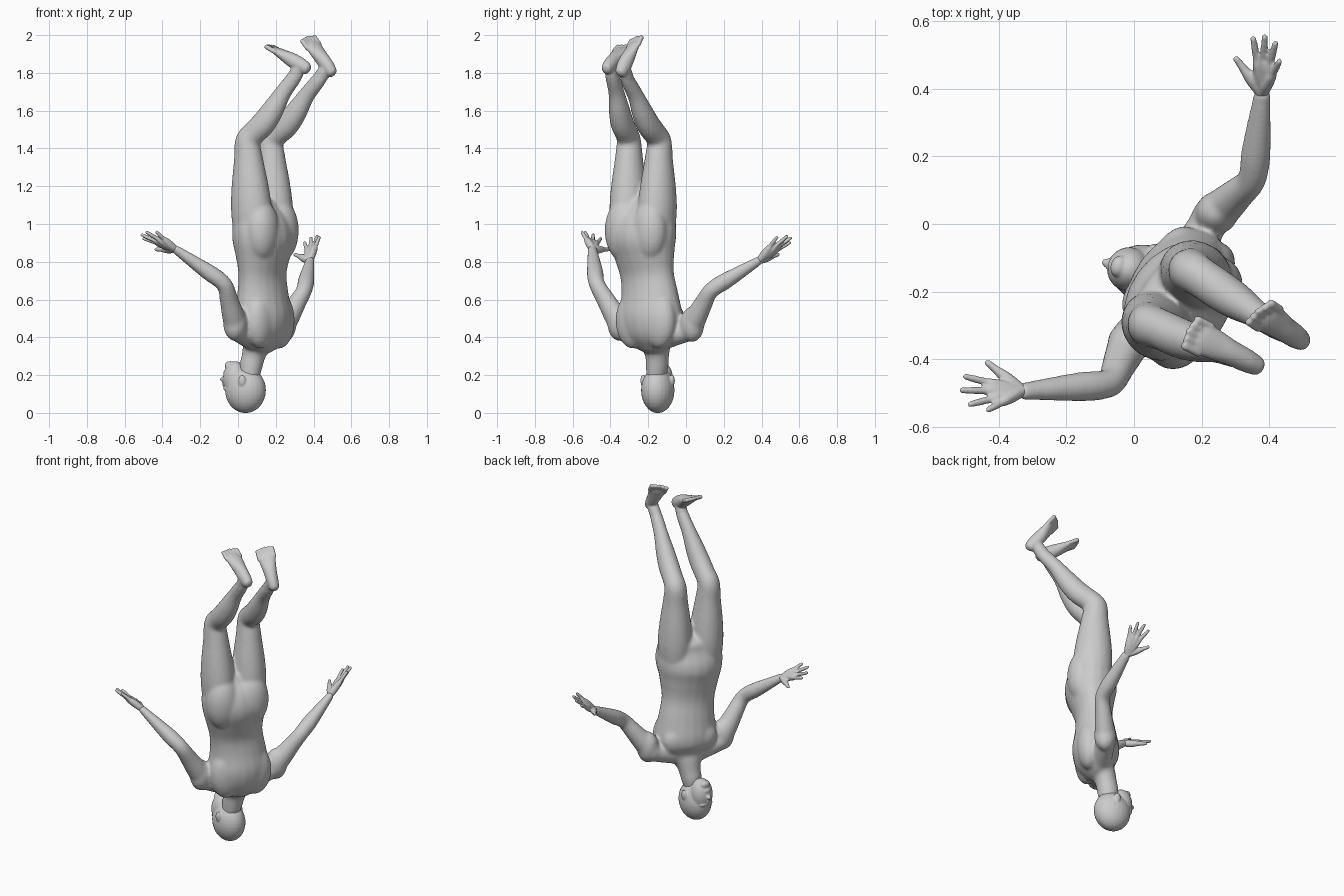
import bpy, bmesh
from math import sin, cos, pi, radians
from mathutils import Vector, Matrix

if "Cube" in bpy.data.objects:
    bpy.data.objects.remove(bpy.data.objects["Cube"])

V = Vector
SKIN, DETAIL = bmesh.new(), bmesh.new()               # soft body masses / crisp small parts
LAT, FWD = V((.585, .81, 0)), V((-.81, .585, 0))      # body sideways / forward
HLAT, HFWD = V((.27, .96, 0)), V((-.96, .27, 0))      # head is turned a little
UP = V((0, 0, 1))


def body(a, b, z):
    return V((.13, -.185, z)) + a * LAT + b * FWD


def spline(keys, n=4):
    out = []
    for i in range(len(keys) - 1):
        p = [keys[max(0, min(len(keys) - 1, i + k))] for k in (-1, 0, 1, 2)]
        for j in range(n):
            t = j / n
            out.append([.5 * (2 * b + (c - a) * t + (2 * a - 5 * b + 4 * c - d) * t * t
                              + (3 * b - a - 3 * c + d) * t ** 3)
                        for a, b, c, d in zip(*p)])
    return out + [list(keys[-1])]


def tube(keys, side, seg=20, bm=SKIN):
    """Loft of elliptical rings (point, half width, half depth) with domed ends."""
    pts = spline([(*p, w, d) for p, w, d in keys])
    rings = []
    for i, q in enumerate(pts):
        t = (V(pts[min(i + 1, len(pts) - 1)][:3]) - V(pts[max(i - 1, 0)][:3])).normalized()
        rings.append((V(q[:3]), t, q[3], q[4]))

    def dome(r, sign):
        p, t, w, d = r
        return [(p + sign * t * min(w, d) * .8 * sin(radians(k)), t, w * cos(radians(k)), d * cos(radians(k)))
                for k in (30, 55, 78)]
    rings = dome(rings[0], -1)[::-1] + rings + dome(rings[-1], 1)
    loops = []
    for p, t, w, d in rings:
        u = (side - side.dot(t) * t).normalized()
        v = t.cross(u)
        loops.append([bm.verts.new(p + u * w * cos(2 * pi * k / seg) + v * d * sin(2 * pi * k / seg))
                      for k in range(seg)])
    for a, b in zip(loops, loops[1:]):
        for k in range(seg):
            bm.faces.new((a[k], a[(k + 1) % seg], b[(k + 1) % seg], b[k]))
    bm.faces.new(loops[0][::-1])
    bm.faces.new(loops[-1])


def blob(c, rl, rf, rz, lat=LAT, fwd=FWD, bm=SKIN):
    m = Matrix((lat * rl, fwd * rf, UP * rz)).transposed().to_4x4()
    bmesh.ops.create_uvsphere(bm, u_segments=24, v_segments=16, radius=1,
                              matrix=Matrix.Translation(c) @ m)


# torso, from hips down to the neck
tube([(body(a, b, z), w, d) for a, b, z, w, d in (
    (-.035, -.012, 1.07, .16, .10), (-.035, -.024, 1.0, .190, .138), (-.033, -.029, .92, .191, .150),
    (-.026, -.022, .83, .174, .128), (-.017, -.012, .73, .158, .108), (-.005, -.005, .62, .167, .120),
    (0, -.003, .52, .184, .136), (.003, .004, .44, .178, .126), (.004, .022, .385, .14, .094),
    (.002, .045, .345, .082, .070), (-.002, .058, .30, .064, .062), (-.01, .068, .25, .06, .062),
    (-.02, .075, .18, .05, .055))], LAT)
for s in (-1, 1):
    blob(body(-.035 + s * .088, -.088, .965), .10, .084, .16)    # buttock
    blob(body(s * .075, .066, .50), .09, .056, .085)             # chest muscle
    blob(body(s * .085, -.048, .49), .10, .070, .15)             # shoulder blade

# head
head = V((.035, -.148, 0))


def feature(f, z, rl, rf, rz, side=0):
    blob(head + HFWD * f + HLAT * side + UP * z, rl, rf, rz, HLAT, HFWD, DETAIL)


feature(-.005, .120, .087, .110, .121)      # cranium
feature(.051, .178, .066, .066, .096)       # face and jaw
feature(.098, .130, .045, .015, .014)       # brow
feature(.113, .178, .015, .023, .014)       # nose tip
feature(.108, .158, .011, .015, .028)       # nose bridge
feature(.102, .214, .026, .014, .013)       # lips
feature(.084, .250, .032, .024, .024)       # chin
for s in (-1, 1):
    feature(-.008, .170, .013, .02, .032, s * .081)             # ear

# shoulder girdle
SH_A, SH_B = V((-.005, -.33, .435)), V((.225, .015, .435))
tube([(SH_A, .055, .055), (body(-.08, .02, .402), .064, .066), (body(.0, .025, .385), .064, .066),
      (body(.08, .02, .402), .064, .066), (SH_B, .055, .055)], UP)


def arm(shoulder, elbow, wrist, tips, thumb):
    up, low, hand = shoulder.lerp, elbow.lerp, wrist.lerp
    blob(up(elbow, .16), .064, .064, .095)
    tube([(shoulder, .060, .060), (up(elbow, .3), .058, .061), (up(elbow, .65), .049, .051),
          (up(elbow, .93), .043, .044), (low(wrist, .1), .043, .044), (low(wrist, .3), .045, .044),
          (low(wrist, .65), .037, .034), (low(wrist, .9), .03, .026), (wrist, .029, .023)],
         tips[0] - tips[-1])
    # palm and fingers
    for tip in tips:
        tube([(wrist, .017, .016), (hand(tip, .25), .021, .017), (hand(tip, .5), .018, .015),
              (hand(tip, .62), .0115, .0115), (hand(tip, .8), .011, .011), (hand(tip, .97), .009, .009)],
             V((0, .3, 1)), 12, DETAIL)
    tube([(wrist, .019, .018), (hand(thumb, .4), .021, .019), (hand(thumb, .7), .013, .013),
          (hand(thumb, .95), .010, .010)], V((0, .3, 1)), 12, DETAIL)


arm(SH_A, V((-.07, -.475, .685)), V((-.33, -.495, .865)),
    [V(p) for p in ((-.505, -.45, .925), (-.515, -.492, .945), (-.49, -.535, .96), (-.435, -.552, .96))],
    V((-.44, -.405, .865)))
arm(SH_B, V((.352, .130, .65)), V((.38, .385, .805)),
    [V(p) for p in ((.352, .555, .905), (.387, .56, .93), (.42, .54, .94), (.432, .485, .935))],
    V((.298, .495, .84)))


def leg(hip, knee, ankle, heel, toe, side):
    up, low, f = hip.lerp, knee.lerp, heel.lerp
    shin = (ankle - knee).normalized()
    calf = (-FWD - shin * shin.dot(-FWD)).normalized()
    tube([(hip, .094, .110), (up(knee, .25), .099, .113), (up(knee, .5), .091, .102),
          (up(knee, .8), .073, .080), (knee, .064, .068), (low(ankle, .12), .060, .065),
          (low(ankle, .3) + calf * .014, .060, .067), (low(ankle, .5) + calf * .012, .055, .061),
          (low(ankle, .75), .042, .046), (ankle, .036, .041), (f(toe, .18), .028, .032)], LAT)
    # foot and toes
    tube([(ankle, .034, .039), (f(toe, .2), .033, .036)], LAT, 20, DETAIL)
    tube([(f(toe, .05), .030, .034), (f(toe, .2), .035, .040), (f(toe, .42), .038, .038),
          (f(toe, .62), .045, .029), (f(toe, .8), .049, .020), (f(toe, .86), .046, .015)],
         side, 20, DETAIL)
    d = (toe - heel).normalized()
    u = (side - side.dot(d) * d).normalized()
    for k in range(5):
        c = f(toe, .78) + u * (k - 2) * .0215
        r = .011 + .001 * abs(k - 2)
        tube([(c, r, r), (c + d * (.062 - .005 * abs(k - 2)), r, r)], side, 12, DETAIL)


leg(V((.077, -.302, .97)), V((.050, -.302, 1.435)), V((.300, -.39, 1.78)),
    V((.370, -.423, 1.818)), V((.165, -.32, 1.94)), V((.4, .9, 0)))
leg(V((.187, -.155, .97)), V((.172, -.141, 1.435)), V((.425, -.308, 1.76)),
    V((.500, -.347, 1.796)), V((.372, -.262, 1.98)), V((.85, .5, 0)))


def skin(name, bm, voxel, rounds):
    """Fuse overlapping parts into one continuous smooth surface."""
    bmesh.ops.recalc_face_normals(bm, faces=bm.faces)
    mesh = bpy.data.meshes.new(name)
    bm.to_mesh(mesh)
    bm.free()
    obj = bpy.data.objects.new(name, mesh)
    bpy.context.collection.objects.link(obj)
    fuse = obj.modifiers.new("fuse", 'REMESH')
    fuse.mode = 'VOXEL'
    fuse.voxel_size = voxel
    fuse.use_smooth_shade = True
    soften = obj.modifiers.new("soften", 'SMOOTH')
    soften.factor = .5
    soften.iterations = rounds


skin("body", SKIN, .008, 18)
skin("head_hands_and_feet", DETAIL, .005, 5)
